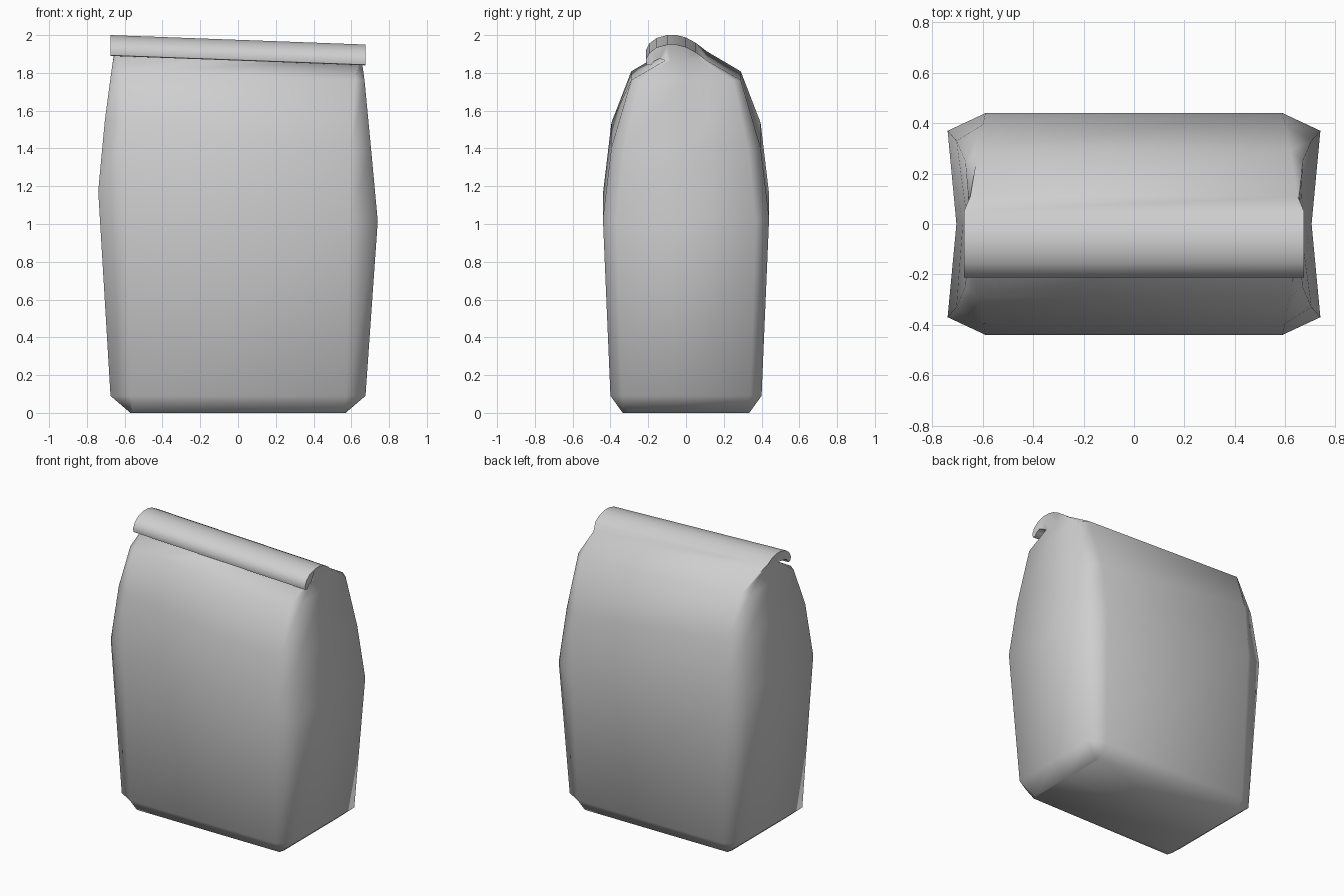
import bpy
import bmesh
import math

cube = bpy.data.objects.get("Cube")
if cube:
    bpy.data.objects.remove(cube, do_unlink=True)

paper = bpy.data.materials.new("grey paper")
paper.use_nodes = True
grey = (0.62, 0.62, 0.62, 1)
paper.diffuse_color = grey
paper.node_tree.nodes["Principled BSDF"].inputs["Base Color"].default_value = grey

bm = bmesh.new()


def add_ring(z, tilt, xf, yf, xs, ys, xm):
    """Ten-point cross-section: chamfered corners, creased side panels, tilted along x."""
    right = [(xf, -yf), (xs, -ys), (xm, 0), (xs, ys), (xf, yf)]
    left = [(-x, y) for x, y in reversed(right)]
    return [bm.verts.new((x, y, z + tilt * x)) for x, y in right + left]


# Bag body: height, tilt, front/back panel corner, side panel corner, side crease
sections = [
    (0, 0, 0.56, 0.335, 0.57, 0.30, 0.57),
    (0.09, 0, 0.57, 0.40, 0.675, 0.34, 0.675),
    (1.095, -0.108, 0.59, 0.44, 0.74, 0.37, 0.705),
    (1.47, -0.11, 0.60, 0.395, 0.705, 0.33, 0.68),
    (1.785, -0.037, 0.62, 0.29, 0.67, 0.25, 0.66),
    (1.89, -0.037, 0.65, 0.11, 0.655, 0.08, 0.65),
]
rings = [add_ring(*s) for s in sections]
bm.faces.new(list(reversed(rings[0])))
for low, high in zip(rings, rings[1:]):
    for i in range(len(low)):
        j = (i + 1) % len(low)
        bm.faces.new((low[i], low[j], high[j], high[i]))

# Rolled top: continues the back panel over the crest and curls down in front
curl = [(0.05, 1.935), (0, 1.962), (-0.05, 1.975), (-0.10, 1.975),
        (-0.155, 1.96), (-0.195, 1.93), (-0.213, 1.895), (-0.208, 1.868),
        (-0.185, 1.865), (-0.168, 1.888), (-0.14, 1.9)]
top = rings[-1]
strips = {}
for side in (1, -1):
    x = 0.675 * side
    strips[side] = [bm.verts.new((x, y, z - 0.037 * x)) for y, z in curl]
right = [top[4]] + strips[1] + [top[0]]
left = [top[5]] + strips[-1] + [top[9]]
for i in range(len(right) - 1):
    bm.faces.new((right[i], left[i], left[i + 1], right[i + 1]))

# Open ends of the roll
bm.faces.new(right + top[1:4])
bm.faces.new(list(reversed(left)) + top[6:9])

bmesh.ops.recalc_face_normals(bm, faces=bm.faces[:])
ends = [f for f in bm.faces if len(f.verts) > 10]
bmesh.ops.triangulate(bm, faces=ends)

mesh = bpy.data.meshes.new("paper_bag")
bm.to_mesh(mesh)
bm.free()
mesh.materials.append(paper)
bag = bpy.data.objects.new("paper_bag", mesh)
bpy.context.collection.objects.link(bag)

# Soft paper folds, crisp roll ends
bpy.ops.object.select_all(action="DESELECT")
bag.select_set(True)
bpy.context.view_layer.objects.active = bag
bpy.ops.object.shade_smooth_by_angle(angle=math.radians(72))
